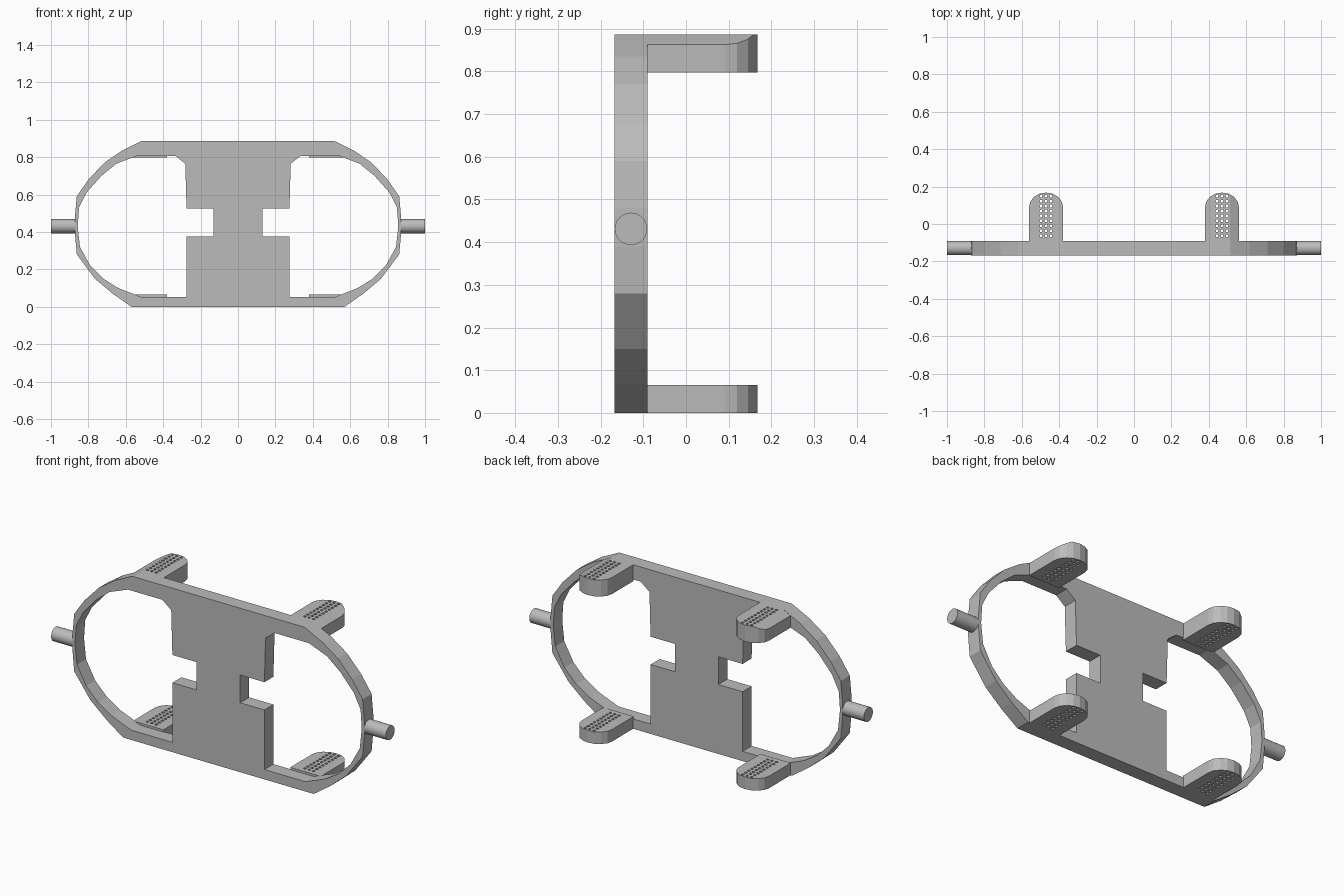
import bpy
import bmesh
import math
from mathutils import Matrix

cube = bpy.data.objects.get("Cube")
if cube:
    bpy.data.objects.remove(cube, do_unlink=True)

# Single grey material
grey = bpy.data.materials.new("plain grey")
grey.use_nodes = True
colour = (0.5, 0.5, 0.5, 1)
grey.diffuse_color = colour
grey.node_tree.nodes["Principled BSDF"].inputs["Base Color"].default_value = colour


def plate(name, loops, thickness, matrix):
    """Extruded flat outline; loops after the first are holes."""
    curve = bpy.data.curves.new(name, "CURVE")
    curve.dimensions = "2D"
    curve.fill_mode = "BOTH"
    curve.extrude = thickness / 2
    for loop in loops:
        spline = curve.splines.new("POLY")
        spline.points.add(len(loop) - 1)
        for point, (x, y) in zip(spline.points, loop):
            point.co = (x, y, 0, 1)
        spline.use_cyclic_u = True
        spline.use_smooth = False
    helper = bpy.data.objects.new("outline", curve)
    bpy.context.collection.objects.link(helper)
    graph = bpy.context.evaluated_depsgraph_get()
    mesh = bpy.data.meshes.new_from_object(helper.evaluated_get(graph))
    bpy.data.objects.remove(helper, do_unlink=True)
    mesh.transform(matrix)
    return finish(name, mesh)


def finish(name, mesh):
    bm = bmesh.new()
    bm.from_mesh(mesh)
    bmesh.ops.remove_doubles(bm, verts=bm.verts, dist=0.0001)
    bmesh.ops.recalc_face_normals(bm, faces=bm.faces)
    bm.to_mesh(mesh)
    bm.free()
    mesh.materials.clear()
    mesh.materials.append(grey)
    obj = bpy.data.objects.new(name, mesh)
    bpy.context.collection.objects.link(obj)
    return obj


def mirrored(points):
    return [(-x, z) for x, z in reversed(points)]


# Frame: rounded outline with two large windows, extruded front to back
outer = [(0.57, 0), (0.67, 0.07), (0.765, 0.15), (0.862, 0.28), (0.872, 0.39),
         (0.872, 0.48), (0.862, 0.59), (0.80, 0.68), (0.715, 0.77),
         (0.62, 0.835), (0.515, 0.886)]
window = [(0.275, 0.053), (0.52, 0.053), (0.64, 0.10), (0.72, 0.15),
          (0.79, 0.22), (0.845, 0.32), (0.857, 0.43), (0.85, 0.53),
          (0.81, 0.61), (0.73, 0.70), (0.65, 0.765), (0.54, 0.807),
          (0.335, 0.807), (0.282, 0.765), (0.275, 0.525), (0.13, 0.525),
          (0.13, 0.375), (0.275, 0.375)]
upright = Matrix.Translation((0, -0.129, 0)) @ Matrix.Rotation(math.pi / 2, 4, "X")
plate("frame", [outer + mirrored(outer), window, mirrored(window)], 0.077, upright)

# Tabs: round-ended lugs with rows of small through holes
tab_x, half = 0.47, 0.091
tab = [(tab_x - half, -0.095), (tab_x + half, -0.095)]
for i in range(9):
    a = math.pi * i / 8
    tab.append((tab_x + half * math.cos(a), 0.09 + 0.078 * math.sin(a)))
holes = []
for column in range(3):
    for row in range(9):
        cx, cy = 0.444 + 0.0265 * column, -0.063 + 0.0265 * row
        if cy < 0.15:
            holes.append([(cx + 0.008 * math.cos(k * math.pi / 3),
                           cy + 0.008 * math.sin(k * math.pi / 3)) for k in range(6)])


def trim_corner(obj, side):
    """Slope the outer top edge so that it follows the frame."""
    bm = bmesh.new()
    bm.from_mesh(obj.data)
    cut = bmesh.ops.bisect_plane(
        bm, geom=bm.verts[:] + bm.edges[:] + bm.faces[:], dist=0.0001,
        plane_co=(side * 0.515, 0, 0.885), plane_no=(side * 0.44, 0, 0.9),
        clear_outer=True)
    edges = [e for e in bm.edges if e.is_boundary]
    bmesh.ops.contextual_create(bm, geom=edges)
    bmesh.ops.recalc_face_normals(bm, faces=bm.faces)
    bm.to_mesh(obj.data)
    bm.free()


for side, word in ((1, "left"), (-1, "right")):
    loops = [[(side * x, y) for x, y in loop] for loop in [tab] + holes]
    upper = plate("upper_tab_" + word, loops, 0.089, Matrix.Translation((0, 0, 0.8415)))
    trim_corner(upper, side)
    plate("lower_tab_" + word, loops, 0.065, Matrix.Translation((0, 0, 0.0325)))

    # Pivot pin at the end of the frame
    bpy.ops.mesh.primitive_cylinder_add(
        vertices=32, radius=0.038, depth=0.135,
        location=(side * 0.9325, -0.129, 0.431), rotation=(0, math.pi / 2, 0))
    pin = bpy.context.object
    pin.name = "pin_" + word
    pin.data.materials.append(grey)
    bpy.ops.object.shade_smooth_by_angle()
